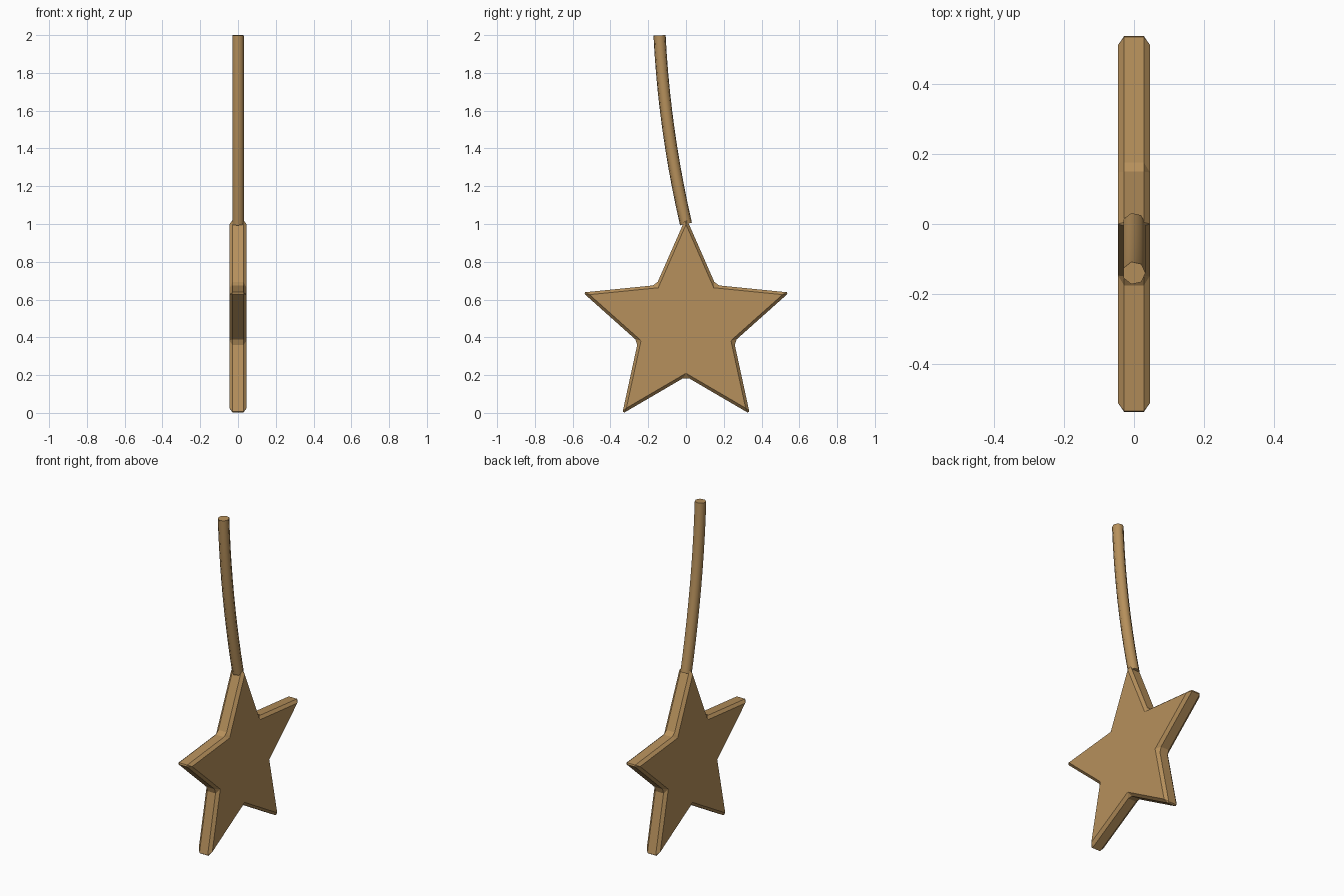
import bpy
import bmesh
from math import sin, cos, pi, radians
from mathutils import Vector

cube = bpy.data.objects.get("Cube")
if cube:
    bpy.data.objects.remove(cube, do_unlink=True)

# Single tan colour
tan = bpy.data.materials.new("tan")
tan.use_nodes = True
COLOUR = (0.47, 0.28, 0.106, 1)
tan.diffuse_color = COLOUR
tan.node_tree.nodes["Principled BSDF"].inputs["Base Color"].default_value = COLOUR

CENTRE_Z = 0.46


def finish(name, bm):
    bmesh.ops.recalc_face_normals(bm, faces=bm.faces)
    mesh = bpy.data.meshes.new(name)
    bm.to_mesh(mesh)
    bm.free()
    mesh.materials.append(tan)
    obj = bpy.data.objects.new(name, mesh)
    bpy.context.collection.objects.link(obj)
    return obj


def star_point(x, angle, radius, shift=0):
    """Point in the star plane, shifted sideways along the tangent."""
    return Vector((x, radius * sin(angle) + shift * cos(angle),
                   CENTRE_Z + radius * cos(angle) - shift * sin(angle)))


# Star plate: flat faces, sloped edges, blunted tips and notches on the rim
bm = bmesh.new()
rims = []
for side in (-1, 1):
    face, rim = [], []
    for i in range(10):
        a = i * pi / 5
        notch = i % 2
        face.append(bm.verts.new(star_point(side * 0.046, a, 0.25 if notch else 0.537)))
        radius, width = (0.277, 0.016) if notch else (0.563, 0.005)
        rim.append([bm.verts.new(star_point(side * 0.028, a, radius, s * width))
                    for s in (-1, 1)])
    bm.faces.new(face)
    for i in range(10):
        j = (i + 1) % 10
        bm.faces.new((face[i], rim[i][0], rim[i][1]))
        bm.faces.new((face[i], rim[i][1], rim[j][0], face[j]))
    rims.append([v for pair in rim for v in pair])
for i in range(20):
    j = (i + 1) % 20
    bm.faces.new((rims[0][i], rims[0][j], rims[1][j], rims[1][i]))
finish("star_plate", bm)

# Cord: seven-sided tube following a gentle curve
SIDES, STEPS, RADIUS = 7, 10, 0.033
bm = bmesh.new()
rings = []
for k in range(STEPS + 1):
    t = k / STEPS
    middle = Vector((0, -0.23 * t + 0.09 * t * t, 1 + 0.9985 * t))
    across = Vector((0, 1, 0.23 - 0.18 * t)).normalized()
    rings.append([bm.verts.new(middle + RADIUS * (
        Vector((cos(2 * pi * s / SIDES), 0, 0)) + across * sin(2 * pi * s / SIDES)))
        for s in range(SIDES)])
for low, high in zip(rings, rings[1:]):
    for s in range(SIDES):
        n = (s + 1) % SIDES
        bm.faces.new((low[s], low[n], high[n], high[s]))
bm.faces.new(rings[0])
bm.faces.new(rings[-1])
cord = finish("cord", bm)
bpy.ops.object.select_all(action="DESELECT")
cord.select_set(True)
bpy.context.view_layer.objects.active = cord
bpy.ops.object.shade_smooth_by_angle(angle=radians(60))
